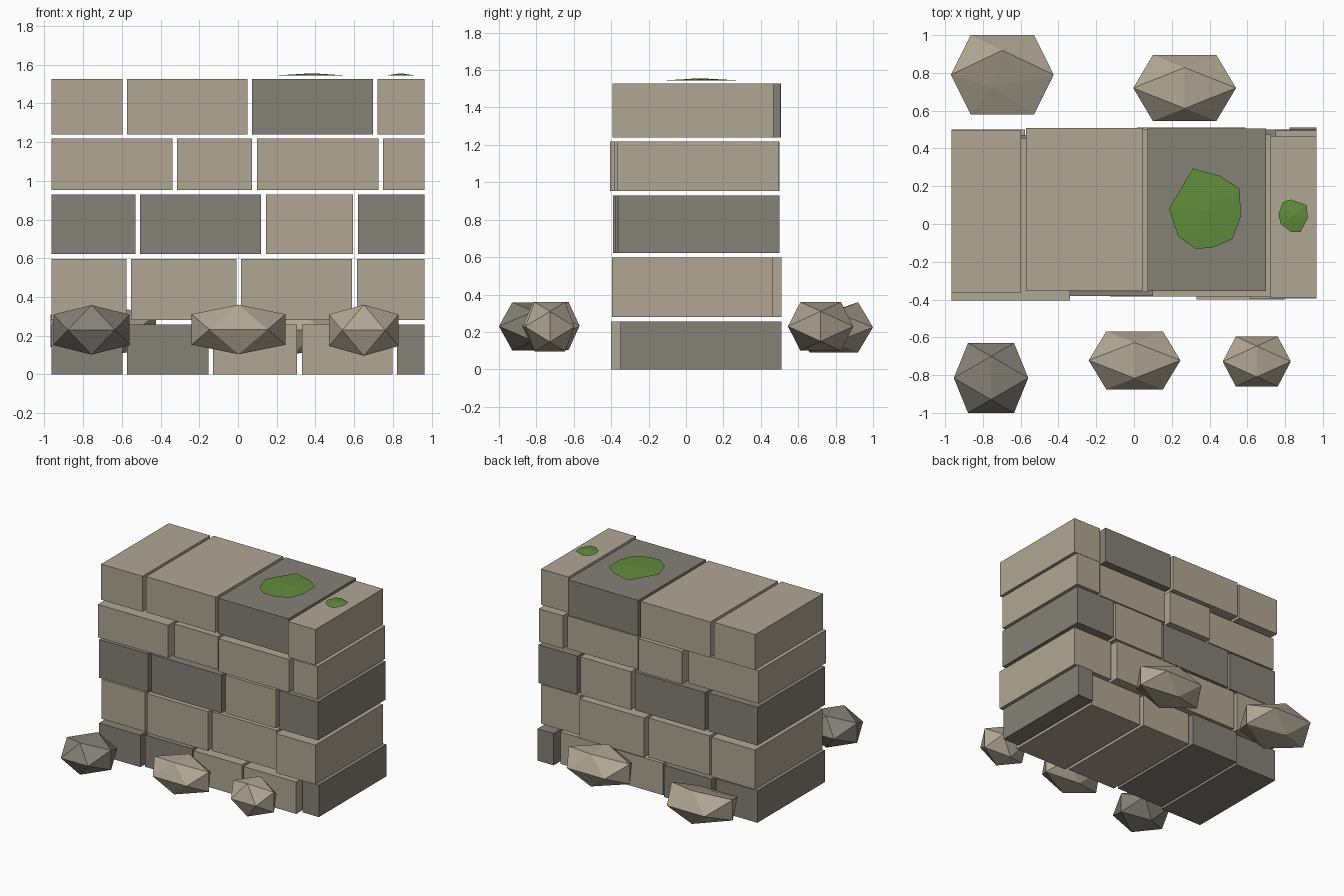
import bpy, bmesh

if "Cube" in bpy.data.objects:
    bpy.data.objects.remove(bpy.data.objects["Cube"])

PHI = (1 + 5 ** 0.5) / 2


def material(name, rgb):
    m = bpy.data.materials.new(name)
    m.diffuse_color = (*rgb, 1)
    m.use_nodes = True
    m.node_tree.nodes["Principled BSDF"].inputs["Base Color"].default_value = m.diffuse_color
    return m


LIGHT = material("light_stone", (0.435, 0.38, 0.295))
DARK = material("dark_stone", (0.235, 0.22, 0.185))
GREEN = material("moss_green", (0.12, 0.26, 0.045))


def finish(bm, name, mat):
    me = bpy.data.meshes.new(name)
    bm.to_mesh(me)
    bm.free()
    ob = bpy.data.objects.new(name, me)
    bpy.context.collection.objects.link(ob)
    me.materials.append(mat)
    return ob


def block(name, x0, x1, y0, y1, z0, z1, mat):
    bm = bmesh.new()
    bmesh.ops.create_cube(bm, size=1)
    for v in bm.verts:
        v.co = ((x0 + x1) / 2 + v.co.x * (x1 - x0),
                (y0 + y1) / 2 + v.co.y * (y1 - y0),
                (z0 + z1) / 2 + v.co.z * (z1 - z0))
    finish(bm, name, mat)


def rock(name, centre, radii, mat, dent=None):
    # icosahedron with an edge on top; dent moves one top corner inwards
    bm = bmesh.new()
    for a in (-1, 1):
        for b in (-PHI, PHI):
            for p in ((0, a, b), (a, b, 0), (b, 0, a)):
                bm.verts.new(p)
    bmesh.ops.convex_hull(bm, input=bm.verts[:])
    bmesh.ops.recalc_face_normals(bm, faces=bm.faces[:])
    for v in bm.verts:
        if dent and v.co.z > 1.5 and v.co.y < 0:
            v.co = dent
        v.co = [c + r * p / PHI for c, r, p in zip(centre, radii, v.co)]
    finish(bm, name, mat)


def moss(name, outline, centre):
    # shallow fan patch
    bm = bmesh.new()
    top = bm.verts.new((*centre, 1.556))
    ring = [bm.verts.new((x, y, 1.544)) for x, y in outline]
    for i, v in enumerate(ring):
        bm.faces.new((top, v, ring[i - 1]))
    finish(bm, name, GREEN)


# Wall courses: bottom, top, joint centres, front y of each block, tones
COURSES = [
    (0.0, 0.257, (-0.585, -0.14, 0.318, 0.81), (-0.39, -0.365, -0.385, -0.40, -0.35), "DDLLD"),
    (0.28, 0.597, (-0.565, 0.003, 0.602), (-0.36, -0.37, -0.35, -0.395), "LLLL"),
    (0.622, 0.93, (-0.518, 0.132, 0.607), (-0.39, -0.38, -0.365, -0.36), "DDLD"),
    (0.953, 1.218, (-0.327, 0.085, 0.737), (-0.405, -0.36, -0.385, -0.365), "LLLL"),
    (1.24, 1.527, (-0.585, 0.06, 0.71), (-0.363, -0.352, -0.355, -0.393), "LLDL"),
]
GAP, DEPTH, HALF = 0.012, 0.86, 0.965
for row, (z0, z1, joints, fronts, tones) in enumerate(COURSES):
    edges = (-HALF - GAP, *joints, HALF + GAP)
    for i, (y, t) in enumerate(zip(fronts, tones)):
        block(f"course_{row + 1}_block_{i + 1}", edges[i] + GAP, edges[i + 1] - GAP,
              y, y + DEPTH, z0, z1, DARK if t == "D" else LIGHT)

# Rubble around the wall
rock("rubble_front_left", (-0.757, -0.815, 0.23), (0.197, 0.185, 0.128), DARK)
rock("rubble_front_middle", (0.003, -0.722, 0.232), (0.243, 0.153, 0.128), LIGHT)
rock("rubble_front_right", (0.65, -0.728, 0.228), (0.18, 0.132, 0.132), LIGHT)
rock("rubble_back_right", (0.268, 0.72, 0.23), (0.272, 0.175, 0.13), LIGHT)
rock("rubble_back_left", (-0.697, 0.79, 0.225), (0.272, 0.21, 0.134), LIGHT,
     dent=(-0.3, -0.5, 0.8))

# Moss patches on top
moss("moss_large", [(0.185, 0.08), (0.312, 0.295), (0.46, 0.253), (0.56, 0.185),
                    (0.565, 0.037), (0.52, -0.08), (0.413, -0.127),
                    (0.323, -0.13), (0.233, -0.063)], (0.385, 0.08))
moss("moss_small", [(0.765, 0.053), (0.788, 0.116), (0.83, 0.13), (0.914, 0.10),
                    (0.92, 0.032), (0.882, -0.042), (0.83, -0.042),
                    (0.777, 0.0)], (0.84, 0.045))
